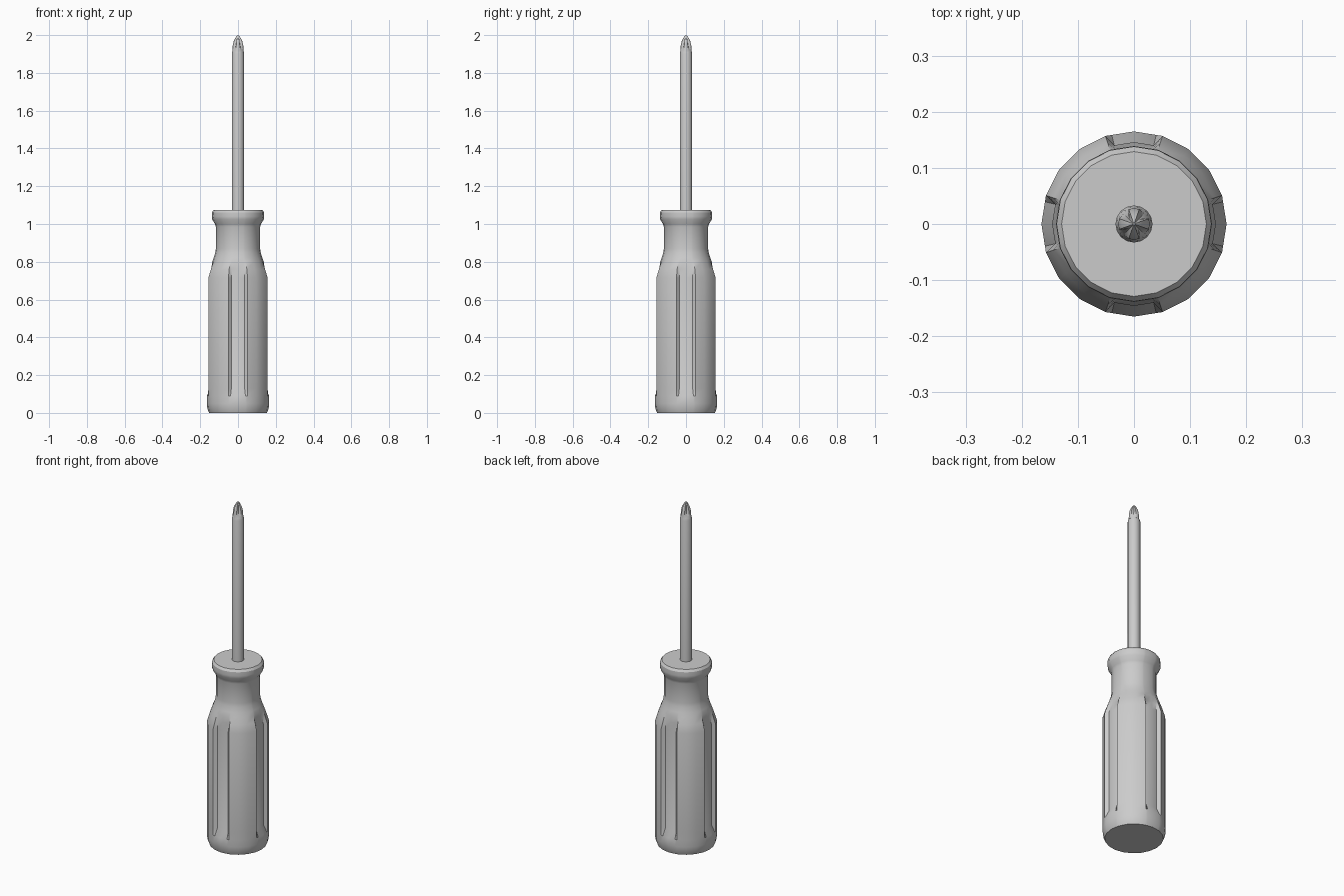
import bpy, bmesh
from math import cos, sin, radians

if "Cube" in bpy.data.objects:
    bpy.data.objects.remove(bpy.data.objects["Cube"])


def lathe(name, rings):
    """Skin stacked rings, each a (z, [(angle, radius), ...]) pair, and cap both ends."""
    bm = bmesh.new()
    loops = [[bm.verts.new((r * cos(radians(a)), r * sin(radians(a)), z)) for a, r in pts]
             for z, pts in rings]
    n = len(loops[0])
    for lo, hi in zip(loops, loops[1:]):
        for i in range(n):
            j = (i + 1) % n
            bm.faces.new((lo[i], lo[j], hi[j], hi[i]))
    bm.faces.new(loops[0][::-1])
    bm.faces.new(loops[-1])
    bmesh.ops.recalc_face_normals(bm, faces=bm.faces)
    mesh = bpy.data.meshes.new(name)
    bm.to_mesh(mesh)
    bm.free()
    ob = bpy.data.objects.new(name, mesh)
    bpy.context.collection.objects.link(ob)
    bpy.ops.object.select_all(action='DESELECT')
    ob.select_set(True)
    bpy.context.view_layer.objects.active = ob
    bpy.ops.object.shade_smooth_by_angle(angle=radians(30))
    return ob


# Handle: 20-sided turned profile with four long grip grooves (z, radius, groove depth)
handle_profile = [
    (0.0, 0.153, 0), (0.022, 0.162, 0), (0.05, 0.165, 0), (0.09, 0.165, 0),
    (0.13, 0.165, 0.019), (0.715, 0.165, 0.019), (0.76, 0.151, 0.011),
    (0.797, 0.138, 0), (0.82, 0.129, 0), (0.85, 0.12, 0), (0.87, 0.117, 0),
    (0.985, 0.117, 0), (1.0, 0.122, 0), (1.025, 0.137, 0), (1.04, 0.139, 0),
    (1.062, 0.138, 0), (1.075, 0.129, 0),
]


def handle_ring(radius, depth):
    pts = []
    for q in range(4):
        for a in (0, 14, 18, 36, 54, 72, 76):
            r = radius
            if a in (14, 76):   # keep the extra points on the flat side
                r *= cos(radians(9)) / cos(radians(5))
            if a in (0, 14, 76):
                r -= depth
            pts.append((a + 90 * q, r))
    return pts


lathe("handle", [(z, handle_ring(r, d)) for z, r, d in handle_profile])

# Shaft
SIDES = 16
lathe("shaft", [(z, [(i * 360 / SIDES, r) for i in range(SIDES)])
                for z, r in ((1.05, 0.033), (1.9, 0.033), (1.915, 0.029))])

# Cross tip: four fins on the axes, flutes on the diagonals (z, fin radius, flute radius)
tip_profile = [(1.91, 0.031, 0.031), (1.922, 0.029, 0.026), (1.945, 0.028, 0.016),
               (1.97, 0.022, 0.011), (1.99, 0.011, 0.005), (2.0, 0.002, 0.001)]


def tip_ring(fin, flute):
    return [(90 * q + a, flute if a == 45 else fin)
            for q in range(4) for a in (-20, 0, 20, 45)]


lathe("cross_tip", [(z, tip_ring(f, g)) for z, f, g in tip_profile])
